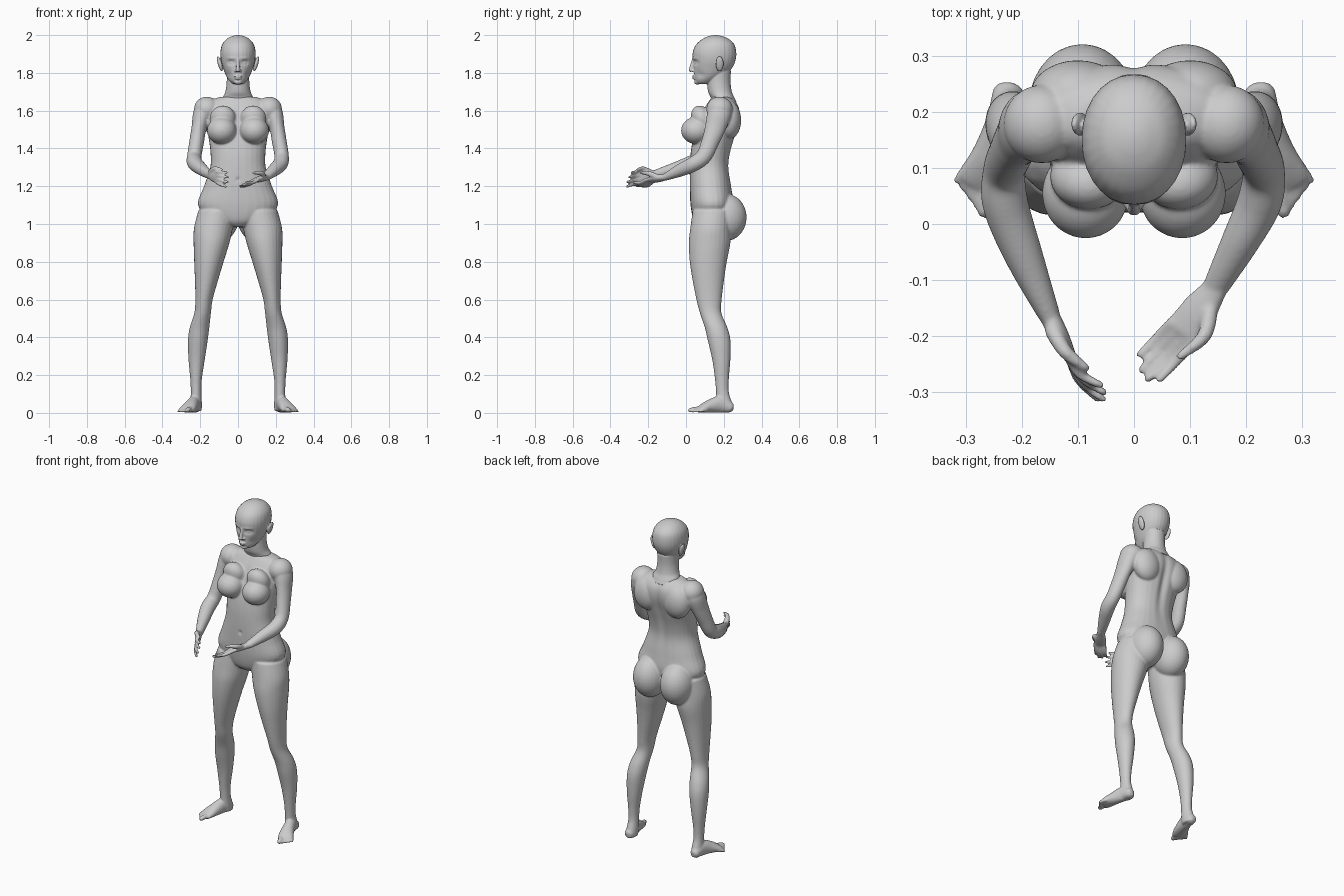
import bpy, bmesh, math
from mathutils import Vector as V, Matrix

SEG = 28


def spline(points, sub=5):
    """Catmull-Rom samples through points of any dimension."""
    p = [points[0]] + list(points) + [points[-1]]
    out = []
    for i in range(1, len(p) - 2):
        for k in range(sub):
            t = k / sub
            out.append([0.5 * (2 * b + (c - a) * t + (2 * a - 5 * b + 4 * c - d) * t * t
                               + (3 * b - a - 3 * c + d) * t ** 3)
                        for a, b, c, d in zip(*p[i - 1:i + 3])])
    return out + [list(points[-1])]


def tube(bm, points, flat=False, side=(1, 0, 0), cap=1.0, power=2.0):
    """Rounded tube; each point is x, y, z, half width, half depth."""
    pts = spline(points)
    ctr = [V(p[:3]) for p in pts]
    n, e, rings = len(pts), 2 / power, []

    def ring(c, u, v, a, b):
        r = []
        for k in range(SEG):
            w = 2 * math.pi * k / SEG
            cs, sn = math.cos(w), math.sin(w)
            co = (c + u * a * math.copysign(abs(cs) ** e, cs)
                  + v * b * math.copysign(abs(sn) ** e, sn))
            co.z = max(co.z, 0.001)
            r.append(bm.verts.new(co))
        rings.append(r)

    for i, p in enumerate(pts):
        t = (ctr[min(i + 1, n - 1)] - ctr[max(i - 1, 0)]).normalized()
        if flat:
            t = V((0, 0, 1 if t.z > 0 else -1))
        s = V(side)
        u = (s - t * s.dot(t)).normalized()
        v = t.cross(u)
        a, b = p[3], p[4]
        m = min(a, b) * cap
        ends = [math.radians(d) for d in (80, 55, 28)]
        if i == 0 and cap:
            for w in ends:
                ring(ctr[i] - t * m * math.sin(w), u, v, a * math.cos(w), b * math.cos(w))
        ring(ctr[i], u, v, a, b)
        if i == n - 1 and cap:
            for w in reversed(ends):
                ring(ctr[i] + t * m * math.sin(w), u, v, a * math.cos(w), b * math.cos(w))
    for r, q in zip(rings, rings[1:]):
        for k in range(SEG):
            j = (k + 1) % SEG
            bm.faces.new((r[k], r[j], q[j], q[k]))
    bm.faces.new(rings[0][::-1])
    bm.faces.new(rings[-1])


def ball(bm, center, radii, tilt=0, axis='X'):
    m = (Matrix.Translation(center) @ Matrix.Rotation(math.radians(tilt), 4, axis)
         @ Matrix.Diagonal((*radii, 1)))
    bmesh.ops.create_uvsphere(bm, u_segments=28, v_segments=18, radius=1, matrix=m)


def stack(rows):
    """Rows of z, front y, back y, half width -> tube points on the centre line."""
    return [(0, (f + b) / 2, z, w, (b - f) / 2) for z, f, b, w in rows]


def finish(bm, name, voxel, rounds, pushes):
    """Fuse the volumes, relax them, then sculpt soft dents and bulges."""
    bmesh.ops.recalc_face_normals(bm, faces=bm.faces)
    me = bpy.data.meshes.new(name)
    bm.to_mesh(me)
    bm.free()
    ob = bpy.data.objects.new(name, me)
    bpy.context.collection.objects.link(ob)
    r = ob.modifiers.new("fuse", 'REMESH')
    r.mode, r.voxel_size = 'VOXEL', voxel
    s = ob.modifiers.new("relax", 'SMOOTH')
    s.factor, s.iterations = 0.5, rounds
    dg = bpy.context.evaluated_depsgraph_get()
    new = bpy.data.meshes.new_from_object(ob.evaluated_get(dg))
    ob.modifiers.clear()
    ob.data = new
    for v in new.vertices:
        for c, rad, move in pushes:
            q = sum(((v.co[k] - c[k]) / rad[k]) ** 2 for k in range(3))
            if q < 6:
                v.co += V(move) * math.exp(-q)
    new.shade_smooth()


body = bmesh.new()

# torso
tube(body, stack([(0.985, .07, .18, .05), (1.02, .04, .22, .14), (1.10, .024, .25, .212),
                  (1.20, .02, .24, .18), (1.30, .02, .226, .147), (1.38, .025, .236, .146),
                  (1.47, .04, .262, .158), (1.55, .065, .284, .172), (1.61, .095, .283, .178),
                  (1.65, .12, .262, .15), (1.672, .135, .235, .10)]),
     flat=True, cap=0.03, power=2.25)

for s in (-1, 1):
    # chest, seat and shoulder masses
    ball(body, (s * .086, .055, 1.495), (.078, .081, .072))
    ball(body, (s * .08, .085, 1.555), (.07, .055, .075), 25)
    ball(body, (s * .092, .21, 1.035), (.096, .111, .125))
    ball(body, (s * .10, .23, 1.55), (.085, .062, .10))
    ball(body, (s * .165, .178, 1.608), (.068, .07, .066))
    # leg
    leg = [(.11, .14, 1.07, .10, .105), (.13, .13, .98, .103, .107), (.14, .125, .9, .095, .11),
           (.154, .118, .8, .078, .098), (.167, .118, .7, .061, .083), (.18, .122, .6, .046, .067),
           (.187, .13, .53, .044, .057), (.204, .16, .45, .052, .060), (.213, .176, .38, .052, .060),
           (.219, .187, .28, .043, .048), (.222, .190, .18, .031, .037), (.222, .193, .11, .028, .034),
           (.222, .203, .05, .031, .042), (.222, .21, .012, .030, .042)]
    tube(body, [(s * p[0], *p[1:]) for p in leg], flat=True, cap=0.1)
    # foot
    foot = [(.224, .235, .028, .028, .028), (.232, .185, .045, .031, .045), (.248, .13, .036, .037, .036),
            (.264, .09, .024, .043, .024), (.275, .068, .016, .043, .015)]
    tube(body, [(s * p[0], *p[1:]) for p in foot], side=(1, .35 * s, 0), cap=0.6)
    # toes
    for i in range(5):
        k, r = i / 4, (.0135, .010, .0095, .009, .0085)[i]
        tip = V((s * (.267 + .047 * k), .022 + .056 * k, r))
        base = V((s * (.250 + .044 * k), .072 + .036 * k, r + .006))
        tube(body, [(*base, r, r), (*((base + tip) / 2 + V((0, 0, .003))), r, r), (*tip, r, r * .9)])

# arms: shared upper arm, posed forearms
upper = [(.14, .185, 1.62, .045, .05), (.182, .178, 1.59, .053, .064), (.206, .155, 1.51, .040, .055),
         (.218, .130, 1.44, .039, .047), (.231, .095, 1.36, .038, .042)]
fore = {-1: [(.229, .035, 1.325, .041, .041), (.195, -.06, 1.292, .034, .034), (.152, -.16, 1.262, .020, .025)],
        1: [(.224, .040, 1.318, .040, .040), (.19, -.03, 1.285, .034, .034), (.147, -.11, 1.248, .024, .019)]}
for s in (-1, 1):
    tube(body, [(s * p[0], *p[1:]) for p in upper + fore[s]])


def hand(wrist, knuckle, across, back, tips, thumb):
    """Flat palm, four bent fingers (index first) and a thumb."""
    w, k, a, b = V(wrist), V(knuckle), V(across).normalized(), V(back).normalized()
    m = w.lerp(k, .5)
    tube(body, [(*w, .023, .018), (*m, .033, .017), (*k, .036, .012)], side=a, cap=0.7)
    for off, tip in zip((.027, .009, -.009, -.026), tips):
        base, tip = k + a * off, V(tip)
        mid = base.lerp(tip, .5) + b * .010
        tube(body, [(*base, .0105, .0105), (*mid, .0095, .0095), (*tip, .0075, .0075)], side=a)
    tube(body, [(*p, r, r) for p, r in zip(thumb, (.015, .013, .008))], side=a)


# hand with thumb up
hand((-.150, -.165, 1.262), (-.115, -.235, 1.25), (0, -.1, 1), (-.8, -.5, 0),
     [(-.060, -.287, 1.272), (-.054, -.300, 1.248), (-.056, -.312, 1.222), (-.064, -.312, 1.198)],
     [(-.145, -.19, 1.275), (-.122, -.228, 1.293), (-.086, -.256, 1.288)])
# hand with palm up
hand((.145, -.115, 1.247), (.088, -.192, 1.23), (.72, -.66, .2), (0, 0, -1),
     [(.046, -.277, 1.222), (.025, -.277, 1.208), (.014, -.260, 1.202), (.010, -.233, 1.200)],
     [(.135, -.155, 1.25), (.125, -.20, 1.268), (.082, -.236, 1.27)])

finish(body, "body", .005, 8, [
    ((0, .28, 1.45), (.022, .08, .18), (0, -.014, 0)),      # spine groove
    ((0, .02, 1.235), (.010, .03, .012), (0, .006, 0)),     # navel
    ((0, .06, 1.54), (.015, .08, .08), (0, .008, 0)),       # breastbone
])

head = bmesh.new()
# skull and jaw
tube(head, stack([(1.741, .068, .115, .024), (1.752, .050, .150, .040), (1.78, .043, .195, .061),
                  (1.82, .040, .240, .077), (1.865, .036, .262, .090), (1.91, .036, .266, .093),
                  (1.95, .053, .256, .084), (1.98, .088, .226, .060), (1.995, .122, .190, .030),
                  (2.0, .148, .165, .008)]), flat=True, cap=0.02, power=2.1)
# neck
tube(head, stack([(1.645, .135, .268, .085), (1.672, .13, .255, .080), (1.70, .117, .243, .067),
                  (1.75, .112, .236, .060), (1.81, .115, .238, .060)]), flat=True, cap=0.1)
# nose, lips and chin
tube(head, [(0, .040, 1.872, .008, .008), (0, .031, 1.84, .009, .010), (0, .025, 1.815, .013, .010)])
ball(head, (0, .042, 1.781), (.022, .010, .006))
ball(head, (0, .044, 1.771), (.019, .010, .006))
ball(head, (0, .060, 1.752), (.022, .017, .014))
for s in (-1, 1):
    # ears and nostrils
    ball(head, (s * .096, .178, 1.848), (.011, .021, .042), s * 16, 'Y')
    ball(head, (s * .012, .038, 1.811), (.008, .010, .007))
sockets = []
for s in (-1, 1):
    sockets += [((s * .037, .045, 1.855), (.022, .04, .013), (0, .011, 0)),
                ((s * .037, .045, 1.853), (.011, .03, .006), (0, -.006, 0)),
                ((s * .036, .040, 1.877), (.026, .03, .007), (0, -.003, 0)),
                ((s * .055, .070, 1.79), (.02, .04, .02), (-s * .004, .004, 0))]
finish(head, "head", .0035, 4, sockets)
